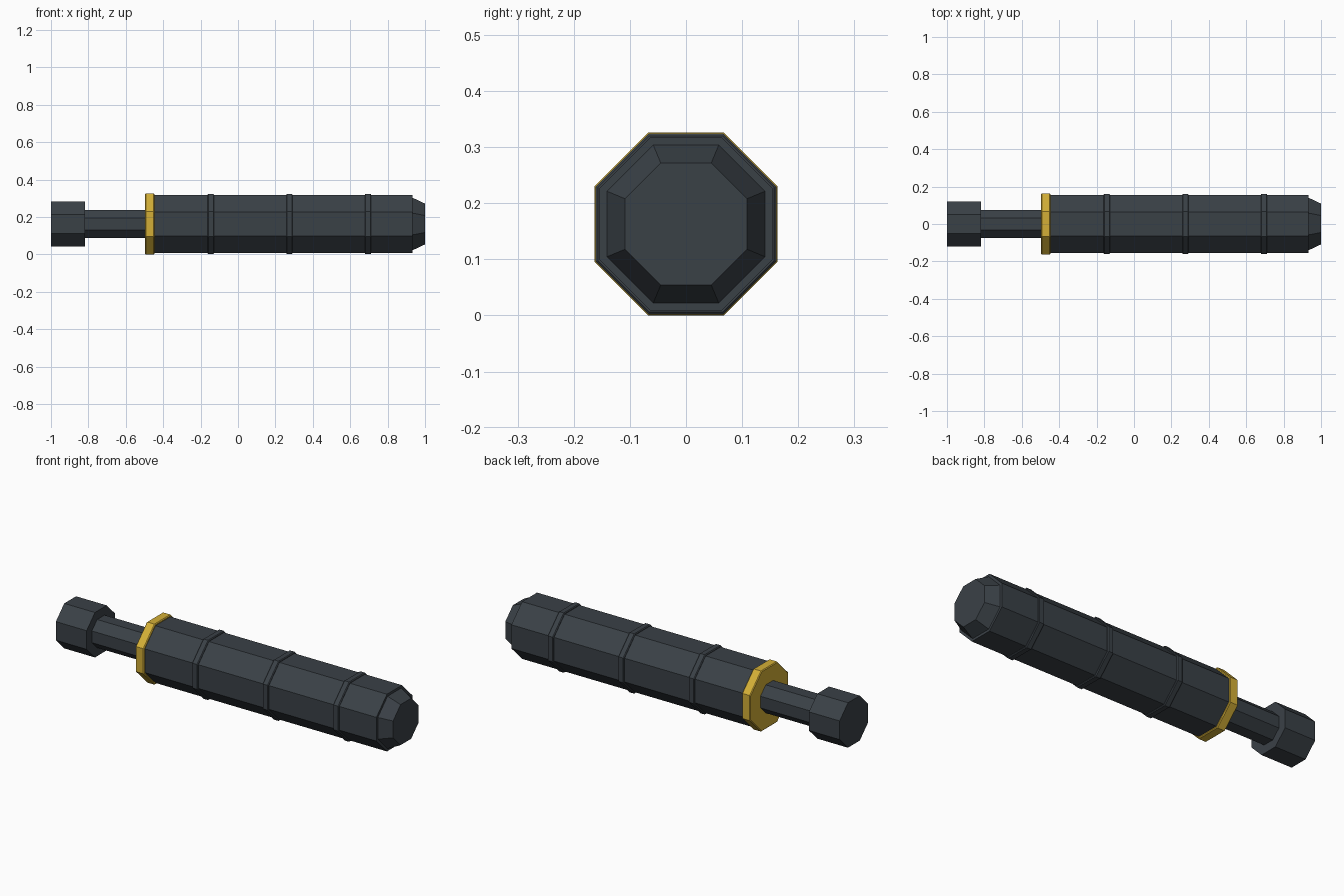
import bpy
import math

cube = bpy.data.objects.get("Cube")
if cube:
    bpy.data.objects.remove(cube, do_unlink=True)

SIDES = 8
AXIS_Z = 0.163


def material(name, colour):
    mat = bpy.data.materials.new(name)
    mat.use_nodes = True
    mat.diffuse_color = (*colour, 1)
    mat.node_tree.nodes["Principled BSDF"].inputs["Base Color"].default_value = (*colour, 1)
    return mat


slate = material("dark slate", (0.042, 0.052, 0.062))
gold = material("gold", (0.658, 0.429, 0.038))


def octagonal_part(name, profile, mat):
    """Sweep (x, flat radius) points around the long axis as a closed octagonal solid."""
    verts, faces = [], []
    for x, flat in profile:
        radius = flat / math.cos(math.pi / SIDES)
        for i in range(SIDES):
            a = (i + 0.5) * 2 * math.pi / SIDES
            verts.append((x, radius * math.cos(a), radius * math.sin(a)))
    for ring in range(len(profile) - 1):
        for i in range(SIDES):
            j = (i + 1) % SIDES
            a, b = ring * SIDES, (ring + 1) * SIDES
            faces.append((a + i, a + j, b + j, b + i))
    faces.append(tuple(reversed(range(SIDES))))
    faces.append(tuple(range(len(verts) - SIDES, len(verts))))
    mesh = bpy.data.meshes.new(name)
    mesh.from_pydata(verts, [], [tuple(reversed(f)) for f in faces[:-2]] + faces[-2:])
    mesh.materials.append(mat)
    obj = bpy.data.objects.new(name, mesh)
    obj.location.z = AXIS_Z
    bpy.context.collection.objects.link(obj)
    return obj


def chamfered(start, end, flat, cut=0.004):
    return [(start, flat - cut), (start + cut, flat),
            (end - cut, flat), (end, flat - cut)]


# Plunger knob and rod
octagonal_part("plunger_knob", [(-1.0, 0.121), (-0.817, 0.121)], slate)
octagonal_part("plunger_rod", [(-0.83, 0.076), (-0.48, 0.076)], slate)

# Gold collar
octagonal_part("collar", chamfered(-0.497, -0.447, 0.163), gold)

# Barrel with a stepped, tapered nose
octagonal_part("barrel", [(-0.46, 0.154), (0.932, 0.154)], slate)
octagonal_part("nose", [(0.92, 0.141), (0.932, 0.141), (1.0, 0.109)], slate)

# Evenly spaced raised bands
for i in range(3):
    middle = -0.145 + i * 0.42
    octagonal_part(f"band_{i + 1}", chamfered(middle - 0.017, middle + 0.017, 0.161), slate)
